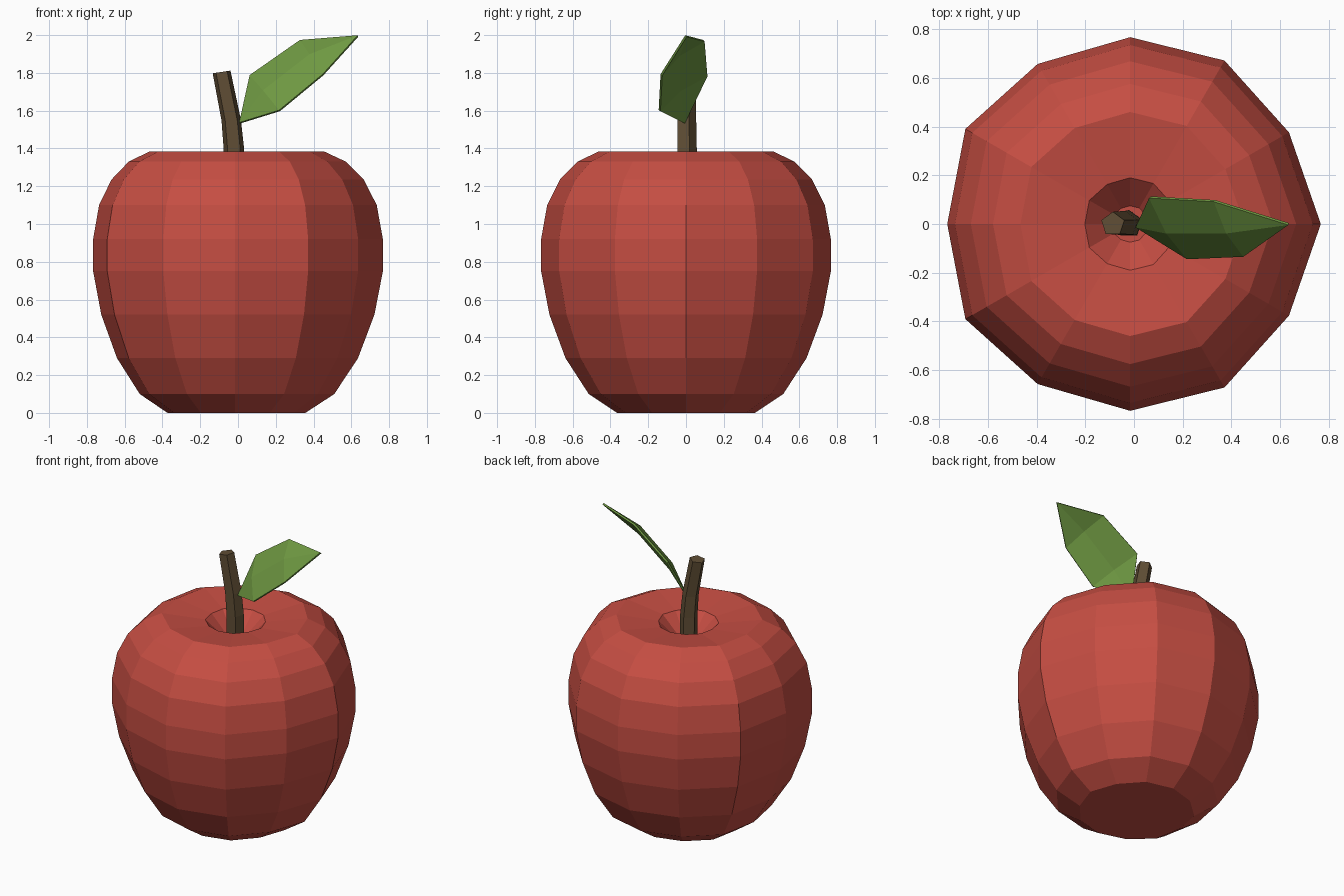
import bpy
from math import cos, sin, pi, radians
from mathutils import Vector

if "Cube" in bpy.data.objects:
    bpy.data.objects.remove(bpy.data.objects["Cube"])


def make_object(name, verts, faces, color):
    mesh = bpy.data.meshes.new(name)
    mesh.from_pydata(verts, [], faces)
    obj = bpy.data.objects.new(name, mesh)
    bpy.context.collection.objects.link(obj)
    mat = bpy.data.materials.new(name + "_color")
    mat.diffuse_color = (*color, 1)
    mat.use_nodes = True
    mat.node_tree.nodes["Principled BSDF"].inputs["Base Color"].default_value = mat.diffuse_color
    mesh.materials.append(mat)
    return obj


def loft(rings):
    """Join equal-sized rings of points with quads and cap both ends."""
    n = len(rings[0])
    verts = [p for ring in rings for p in ring]
    faces = [(k * n + i, k * n + (i + 1) % n, (k + 1) * n + (i + 1) % n, (k + 1) * n + i)
             for k in range(len(rings) - 1) for i in range(n)]
    faces.append(tuple(reversed(range(n))))
    faces.append(tuple(range(len(verts) - n, len(verts))))
    return verts, faces


# Fruit: 12-sided body with five soft lobes and a dimple on top
profile = [(0.365, 0), (0.515, 0.10), (0.638, 0.29), (0.723, 0.52), (0.767, 0.75),
           (0.767, 0.92), (0.735, 1.10), (0.668, 1.235), (0.575, 1.33), (0.46, 1.385),
           (0.19, 1.352), (0.075, 1.24)]
rings = []
for radius, z in profile:
    ring = []
    for i in range(12):
        a = i * pi / 6
        r = radius * (1 + 0.021 * cos(5 * a))
        ring.append((r * cos(a) - 0.016, r * sin(a), z))
    rings.append(ring)
make_object("fruit", *loft(rings), (0.56, 0.075, 0.055))

# Stem: five-sided, leaning to the left
path = [(-0.02, 1.22, 0.058, 0), (-0.022, 1.40, 0.057, 0),
        (-0.036, 1.55, 0.054, 0.04), (-0.087, 1.805, 0.050, 0.15)]
rings = []
for x, z, r, tilt in path:
    rings.append([(x + r * cos(a) * cos(tilt), r * sin(a), z + r * cos(a) * sin(tilt))
                  for a in (radians(90 + 72 * i) for i in range(5))])
make_object("stem", *loft(rings), (0.115, 0.075, 0.035))

# Leaf: outline folded along a raised midrib, then given thickness
base, tip = (0.01, -0.01, 1.535), (0.635, 0.0, 1.995)
far_edge = [(0.065, 0.11, 1.785), (0.33, 0.095, 1.97)]
near_edge = [(0.22, -0.14, 1.60), (0.45, -0.13, 1.79)]
midrib = [(0.135, -0.035, 1.705), (0.38, -0.035, 1.895)]
verts = [base, *far_edge, *near_edge, *midrib, tip]
faces = [(0, 5, 1), (1, 5, 6, 2), (2, 6, 7), (0, 3, 5), (3, 4, 6, 5), (4, 7, 6)]
leaf = make_object("leaf", verts, faces, (0.16, 0.32, 0.055))
solid = leaf.modifiers.new("thickness", "SOLIDIFY")
solid.thickness = 0.012
solid.offset = 0
